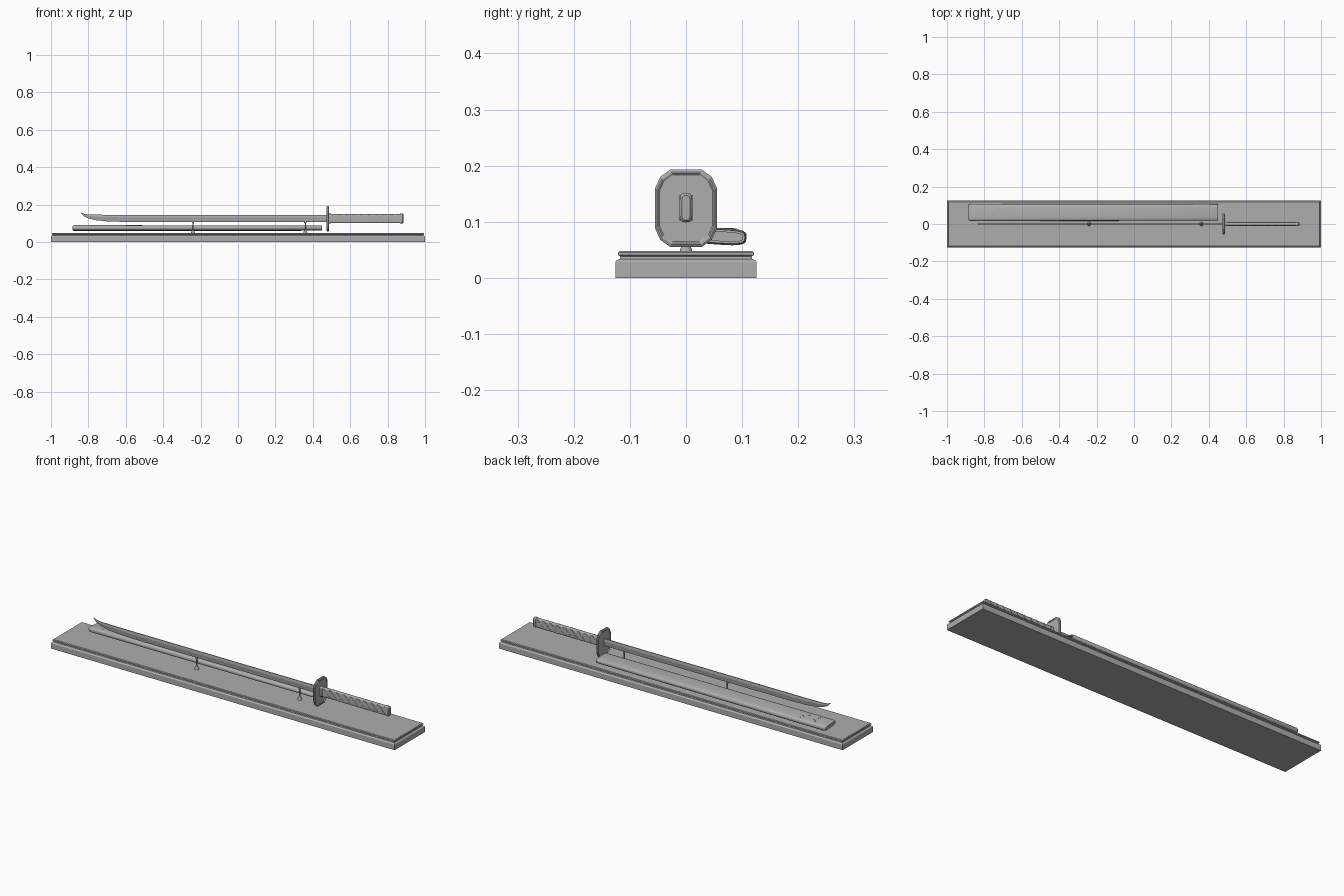
import bpy, bmesh, math, random
from mathutils import Vector, Matrix

if "Cube" in bpy.data.objects:
    bpy.data.objects.remove(bpy.data.objects["Cube"], do_unlink=True)

GREY = (0.42, 0.42, 0.42, 1)
grey = bpy.data.materials.new("plain grey")
grey.use_nodes = True
grey.diffuse_color = GREY
grey.node_tree.nodes["Principled BSDF"].inputs["Base Color"].default_value = GREY


def finish(name, bm, smooth=False):
    bmesh.ops.recalc_face_normals(bm, faces=bm.faces[:])
    mesh = bpy.data.meshes.new(name)
    bm.to_mesh(mesh)
    bm.free()
    mesh.materials.append(grey)
    obj = bpy.data.objects.new(name, mesh)
    bpy.context.collection.objects.link(obj)
    if smooth:
        bpy.ops.object.select_all(action="DESELECT")
        obj.select_set(True)
        bpy.context.view_layer.objects.active = obj
        bpy.ops.object.shade_smooth_by_angle(angle=math.radians(35))
    return obj


def loft(name, rings, smooth=False):
    """Skin a row of equal point rings and cap both ends."""
    bm = bmesh.new()
    rows = [[bm.verts.new(p) for p in ring] for ring in rings]
    n = len(rows[0])
    for a, b in zip(rows, rows[1:]):
        for i in range(n):
            j = (i + 1) % n
            bm.faces.new((a[i], a[j], b[j], b[i]))
    bm.faces.new(rows[0])
    bm.faces.new(rows[-1])
    return finish(name, bm, smooth)


def rounded(x, cy, cz, hy, hz, power, tilt=0, n=24):
    """Rounded-box ring across the x axis."""
    ring = []
    for i in range(n):
        a = math.tau * i / n
        c, s = math.cos(a), math.sin(a)
        y = hy * math.copysign(abs(c) ** (2 / power), c)
        z = hz * math.copysign(abs(s) ** (2 / power), s)
        ring.append((x, cy + y * math.cos(tilt) - z * math.sin(tilt),
                     cz + y * math.sin(tilt) + z * math.cos(tilt)))
    return ring


# Display base: plinth with a grooved moulding around the top
base_steps = [(0, 0), (0, 0.028), (0.002, 0.031), (0.008, 0.034),
              (0.009, 0.038), (0.005, 0.041), (0.005, 0.045), (0.008, 0.048)]
loft("display_base", [[(sx * (1 - d), sy * (0.126 - d), z)
                       for sx, sy in ((-1, -1), (1, -1), (1, 1), (-1, 1))]
                      for d, z in base_steps])

# Scabbard: flat rounded sheath, closed tip and hollow mouth
sheath_steps = [(-0.885, 0.006), (-0.881, 0.002), (-0.872, 0), (-0.3, 0.001),
                (0.447, 0.002), (0.45, 0.003), (0.45, 0.007), (0.435, 0.007)]
loft("scabbard", [rounded(x, 0.062, 0.074, 0.046 - d, 0.015 - d, 3.5, -0.06)
                  for x, d in sheath_steps], True)

# Small raised flecks near the scabbard tip
random.seed(4)
bm = bmesh.new()
for i in range(9):
    y = random.uniform(0.035, 0.088)
    place = (Matrix.Translation((random.uniform(-0.82, -0.7), y, 0.0888 - 0.06 * (y - 0.062)))
             @ Matrix.Rotation(random.uniform(0, 3), 4, "Z"))
    bmesh.ops.create_cube(bm, size=1, matrix=place @ Matrix.Diagonal((0.014, 0.005, 0.0015, 1)))
finish("scabbard_flecks", bm)

# Blade: edge below, flat spine above, upswept tip
blade_path = [(-0.84, 0.154, 0.157, 0.001), (-0.825, 0.138, 0.151, 0.002),
              (-0.8, 0.126, 0.147, 0.003), (-0.76, 0.116, 0.146, 0.004),
              (-0.7, 0.110, 0.145, 0.004), (-0.6, 0.107, 0.145, 0.004),
              (0.48, 0.107, 0.145, 0.004)]
rings = []
for x, low, high, t in blade_path:
    ridge = low + (high - low) * 0.65
    rings.append([(x, 0, low), (x, t, ridge), (x, t * 0.6, high),
                  (x, -t * 0.6, high), (x, -t, ridge)])
loft("blade", rings)

# Hand guard: many-sided plate with bevelled rims
quarter = [(0.055, 0.036), (0.046, 0.056), (0.028, 0.069)]
half = quarter + [(-y, z) for y, z in reversed(quarter)]
outline = half + [(-y, -z) for y, z in half]
guard_steps = [(0.476, 0.86), (0.474, 0.9), (0.474, 0.94), (0.477, 1),
               (0.483, 1), (0.486, 0.94), (0.486, 0.9), (0.484, 0.86)]
loft("hand_guard", [[(x, y * s, 0.124 + z * s) for y, z in outline]
                    for x, s in guard_steps])

# Handle with collar and end cap
grip_steps = [(0.48, 0), (0.497, 0), (0.498, 0.0015), (0.866, 0.0015),
              (0.867, 0), (0.88, 0), (0.885, 0.004)]
loft("handle", [rounded(x, 0, 0.125, 0.0115 - d, 0.026 - d, 4)
                for x, d in grip_steps], True)

# Crossed wrapping bands on both handle faces
bm = bmesh.new()
count = 9
step = 0.36 / count
for side in (-1, 1):
    for i in range(count):
        for slant in (-1, 1):
            place = (Matrix.Translation((0.502 + step * (i + 0.5), side * 0.0102, 0.125))
                     @ Matrix.Rotation(slant * math.atan2(step, 0.044), 4, "Y"))
            bmesh.ops.create_cube(bm, size=1,
                                  matrix=place @ Matrix.Diagonal((0.007, 0.002, 0.054, 1)))
finish("handle_wrap", bm)

# Support pegs: flared foot, thin stem and small cradle
for label, x in (("right", -0.24), ("left", 0.36)):
    profile = [(0.011, 0.047), (0.010, 0.052), (0.005, 0.062), (0.003, 0.07),
               (0.003, 0.098), (0.006, 0.103), (0.006, 0.109)]
    loft(label + "_peg", [[(x + r * math.cos(math.tau * i / 12),
                            r * math.sin(math.tau * i / 12), z) for i in range(12)]
                          for r, z in profile], True)
